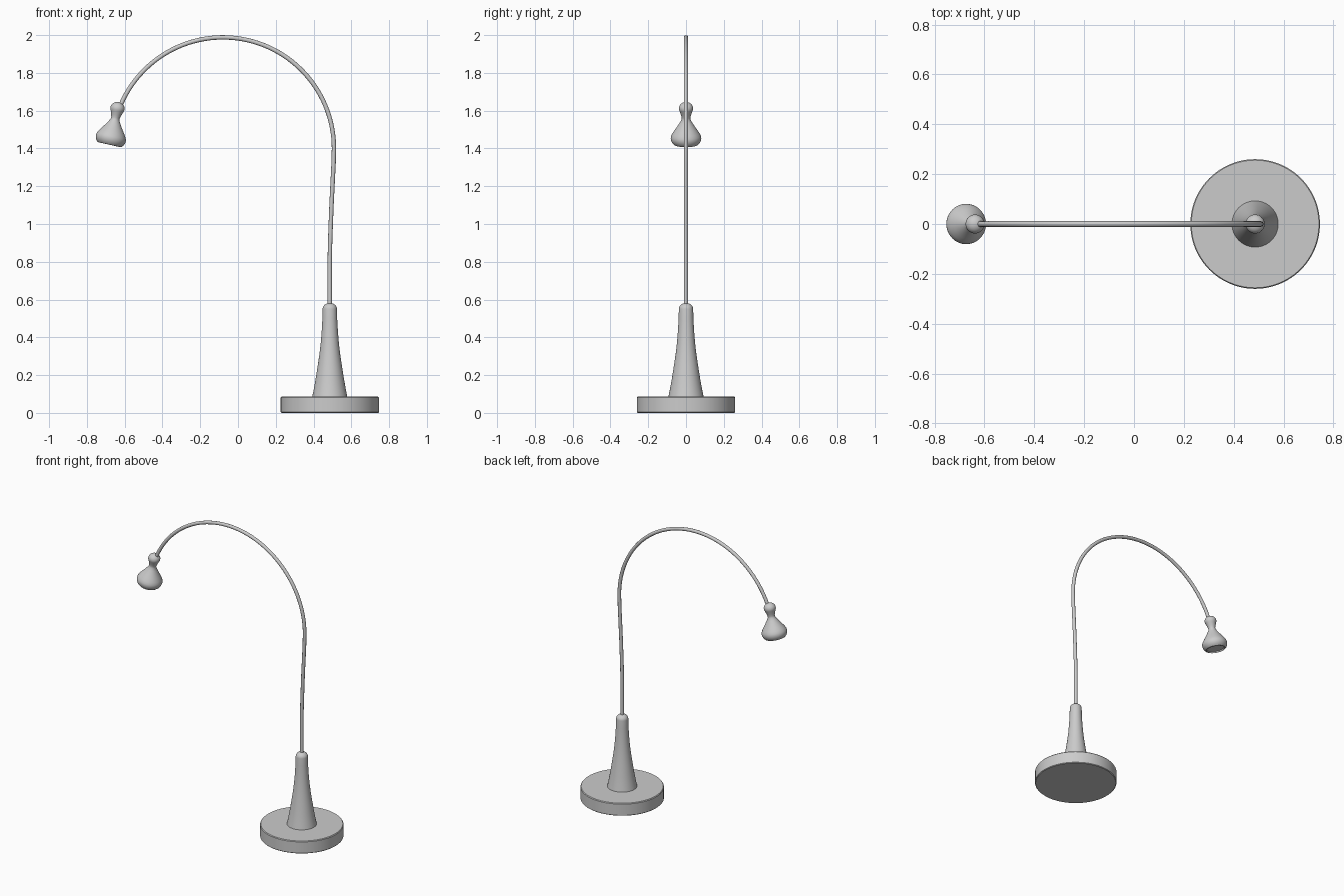
import bpy, bmesh, math
from mathutils import Matrix, Vector

if "Cube" in bpy.data.objects:
    bpy.data.objects.remove(bpy.data.objects["Cube"])

BASE_X = 0.486


def lathe(name, profile, matrix, steps=64):
    """Revolve (radius, z) points around z, then place with a matrix."""
    bm = bmesh.new()
    verts = [bm.verts.new((r, 0, z)) for r, z in profile]
    edges = [bm.edges.new(p) for p in zip(verts, verts[1:])]
    bmesh.ops.spin(bm, geom=verts + edges, cent=(0, 0, 0), axis=(0, 0, 1),
                   angle=2 * math.pi, steps=steps, use_duplicate=False)
    bmesh.ops.remove_doubles(bm, verts=bm.verts, dist=1e-5)
    bmesh.ops.recalc_face_normals(bm, faces=bm.faces)
    bm.transform(matrix)
    me = bpy.data.meshes.new(name)
    bm.to_mesh(me)
    bm.free()
    ob = bpy.data.objects.new(name, me)
    bpy.context.collection.objects.link(ob)
    bpy.ops.object.select_all(action='DESELECT')
    ob.select_set(True)
    bpy.context.view_layer.objects.active = ob
    bpy.ops.object.shade_smooth_by_angle(angle=math.radians(35))
    return ob


at_base = Matrix.Translation((BASE_X, 0, 0))

# Round foot with softened rims
lathe("base", [(0, 0), (0.256, 0), (0.26, 0.004), (0.26, 0.081),
               (0.256, 0.086), (0, 0.086)], at_base, 96)

# Flared stem with a domed top
stem = [(0, 0.08), (0.094, 0.08), (0.084, 0.13), (0.075, 0.18), (0.064, 0.25),
        (0.055, 0.31), (0.048, 0.37), (0.043, 0.43), (0.039, 0.50)]
stem += [(0.038 * math.cos(a), 0.55 + 0.032 * math.sin(a))
         for a in [i * math.pi / 16 for i in range(8)]] + [(0, 0.582)]
lathe("stem", stem, at_base)

# Gooseneck: straight, slight lean, then one large arc
cx, cz, radius = -0.08, 1.40, 0.588
path = [(BASE_X, 0.55), (BASE_X, 0.80), (0.487, 0.88), (0.490, 0.97),
        (0.495, 1.10), (0.501, 1.22), (0.506, 1.32)]
path += [(cx + radius * math.cos(a), cz + radius * math.sin(a))
         for a in [math.radians(159.5) * i / 56 for i in range(57)]]
cu = bpy.data.curves.new("gooseneck", 'CURVE')
cu.dimensions = '3D'
cu.bevel_depth = 0.0115
cu.bevel_resolution = 4
cu.use_fill_caps = True
sp = cu.splines.new('POLY')
sp.points.add(len(path) - 1)
for pt, (x, z) in zip(sp.points, path):
    pt.co = (x, 0, z, 1)
sp.use_smooth = True
bpy.context.collection.objects.link(bpy.data.objects.new("gooseneck", cu))

# Lamp head: ball joint, waist and bell, with a shallow recessed lens
head = [(0, 0.034)]
head += [(0.038 * math.cos(a), 0.034 * math.sin(a))
         for a in [math.radians(d) for d in range(75, -31, -15)]]
head += [(0.027, -0.036), (0.0225, -0.050), (0.023, -0.060), (0.032, -0.076),
         (0.046, -0.098), (0.060, -0.118), (0.072, -0.136), (0.079, -0.150),
         (0.081, -0.162), (0.079, -0.174), (0.073, -0.187), (0.064, -0.196),
         (0.058, -0.197), (0.056, -0.189), (0, -0.189)]
axis = Vector((0.218, 0, 0.976))
tilt = Vector((0, 0, 1)).rotation_difference(axis).to_matrix().to_4x4()
lathe("lamp_head", head, Matrix.Translation((-0.638, 0, 1.612)) @ tilt)
